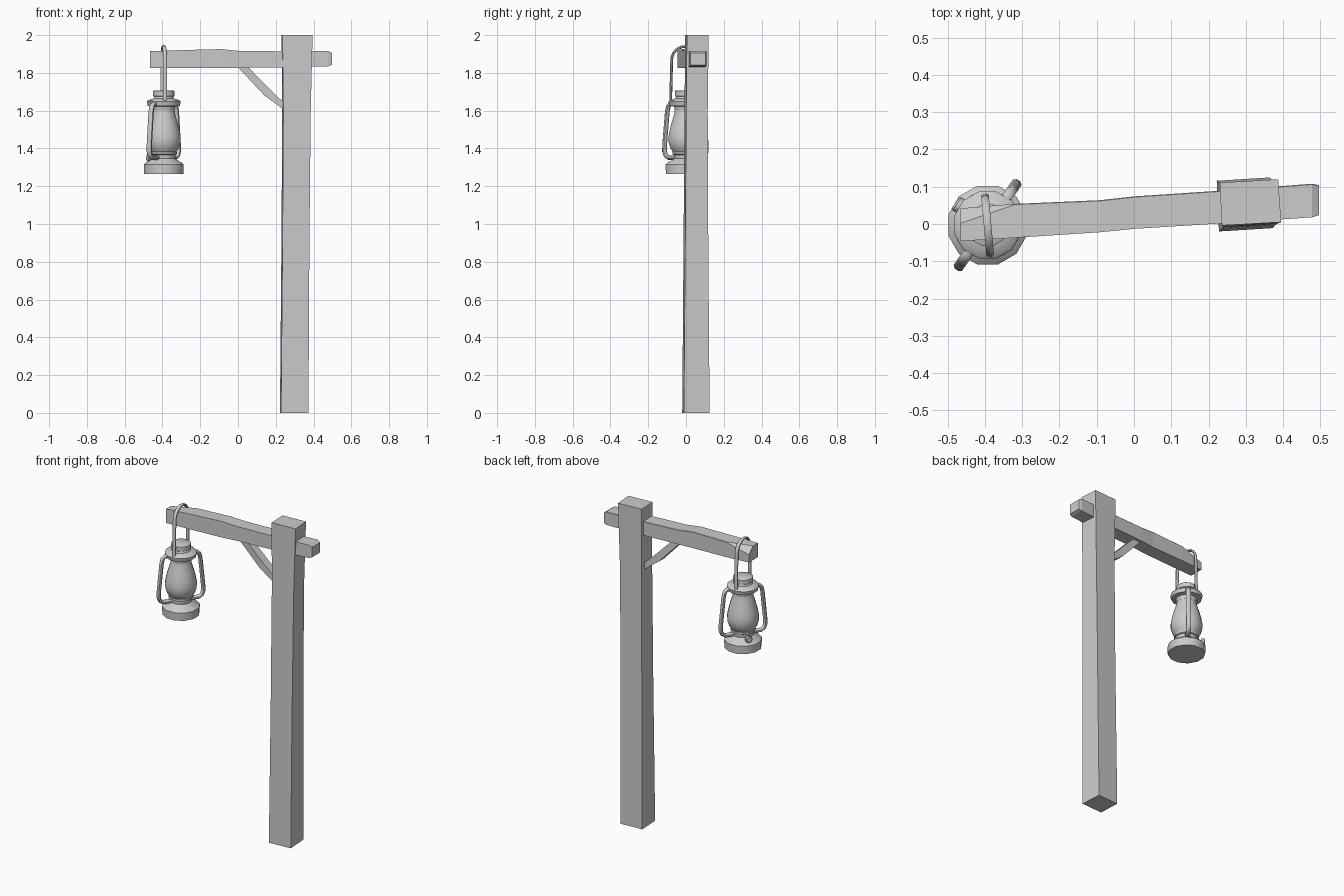
import bpy, bmesh, math
from mathutils import Vector, Matrix

cube = bpy.data.objects.get("Cube")
if cube:
    bpy.data.objects.remove(cube, do_unlink=True)

grey = bpy.data.materials.new("plain grey")
grey.use_nodes = True
COLOUR = (0.6, 0.6, 0.6, 1)
grey.diffuse_color = COLOUR
grey.node_tree.nodes["Principled BSDF"].inputs["Base Color"].default_value = COLOUR

AXIS = Vector((-0.393, -0.003, 0))      # lantern centre line
TURN = math.atan2(0.82, 0.57)           # direction of the side tubes


def loft(name, rings, smooth=False):
    """Skin a run of equal-sized rings and cap both ends."""
    bm = bmesh.new()
    rows = [[bm.verts.new(p) for p in ring] for ring in rings]
    n = len(rows[0])
    for a, b in zip(rows, rows[1:]):
        for i in range(n):
            j = (i + 1) % n
            bm.faces.new((a[i], a[j], b[j], b[i]))
    bm.faces.new(rows[0])
    bm.faces.new(rows[-1])
    bmesh.ops.recalc_face_normals(bm, faces=bm.faces)
    mesh = bpy.data.meshes.new(name)
    bm.to_mesh(mesh)
    bm.free()
    mesh.materials.append(grey)
    ob = bpy.data.objects.new(name, mesh)
    bpy.context.collection.objects.link(ob)
    if smooth:
        bpy.ops.object.select_all(action='DESELECT')
        ob.select_set(True)
        bpy.context.view_layer.objects.active = ob
        bpy.ops.object.shade_smooth_by_angle(angle=math.radians(40))
    return ob


def lathe(name, profile, sides=12):
    """Turn a radius/height profile about the lantern centre line."""
    def ring(r, z):
        return [AXIS + Vector((r * math.cos(a), r * math.sin(a), z))
                for a in (math.tau * (i + 0.5) / sides for i in range(sides))]
    return loft(name, [ring(r, z) for r, z in profile], True)


def strap(name, path, angle, wide, thick):
    """Sweep an eight-sided bar along a path of radius/height points."""
    out = Vector((math.cos(angle), math.sin(angle), 0))
    side = Vector((-out.y, out.x, 0))
    up = Vector((0, 0, 1))
    pts = [AXIS + out * r + up * z for r, z in path]
    rings = []
    for i, p in enumerate(pts):
        along = (pts[min(i + 1, len(pts) - 1)] - pts[max(i - 1, 0)]).normalized()
        across = along.cross(side)
        rings.append([p + side * wide / 2 * math.cos(a) + across * thick / 2 * math.sin(a)
                      for a in (math.tau * (k + 0.5) / 8 for k in range(8))])
    return loft(name, rings, True)


# Slightly crooked square post
def post_ring(z, left, right, front, back):
    return [(left, front, z), (right - 0.002, front + 0.009, z),
            (right - 0.01, back, z), (left - 0.006, back - 0.009, z)]

loft("post", [post_ring(0, 0.228, 0.375, -0.02, 0.125),
              post_ring(0.9, 0.236, 0.38, -0.013, 0.118),
              post_ring(1.6, 0.24, 0.387, -0.008, 0.115),
              post_ring(2, 0.236, 0.397, -0.004, 0.12)])


# Rough cross beam, with its back top edge hewn away at the lantern end
def beam_ring(x, front, back, low, high, chip=0.002):
    return [(x, front, low), (x, back, low), (x, back, high - chip),
            (x, back - chip, high), (x, front, high)]

loft("cross_beam", [beam_ring(-0.465, -0.046, 0.042, 1.826, 1.915, 0.04),
                    beam_ring(-0.32, -0.037, 0.054, 1.825, 1.92),
                    beam_ring(-0.09, -0.022, 0.064, 1.825, 1.926),
                    beam_ring(0, -0.013, 0.074, 1.827, 1.917),
                    beam_ring(0.24, 0.002, 0.09, 1.828, 1.914),
                    beam_ring(0.478, 0.018, 0.108, 1.835, 1.916),
                    beam_ring(0.497, 0.024, 0.104, 1.842, 1.905)])


# Diagonal brace between beam and post
def brace_ring(x, low, x_top, high, y):
    return [(x, y - 0.025, low), (x, y + 0.025, low),
            (x_top, y + 0.025, high), (x_top, y - 0.025, high)]

loft("brace", [brace_ring(-0.01, 1.84, 0.045, 1.84, 0.032),
               brace_ring(0.14, 1.68, 0.16, 1.722, 0.042),
               brace_ring(0.25, 1.6, 0.25, 1.635, 0.05)])

# Lantern body
lathe("lantern_base", [(0.107, 1.265), (0.109, 1.315), (0.1, 1.324), (0.066, 1.342), (0.06, 1.35)])
lathe("burner", [(0.06, 1.34), (0.064, 1.352), (0.064, 1.366), (0.072, 1.37), (0.072, 1.382), (0.06, 1.386)])
lathe("glass_globe", [(0.062, 1.375), (0.08, 1.4), (0.09, 1.43), (0.091, 1.46), (0.085, 1.495),
                      (0.073, 1.54), (0.061, 1.58), (0.055, 1.612), (0.055, 1.635)], 20)
lathe("cap", [(0.058, 1.6), (0.062, 1.622), (0.088, 1.626), (0.093, 1.648), (0.086, 1.656),
              (0.056, 1.664), (0.052, 1.674), (0.058, 1.678), (0.058, 1.704), (0.054, 1.707)])

# Side tubes on opposite sides
tube_path = [(0.065, 1.636), (0.098, 1.634), (0.11, 1.622), (0.117, 1.595), (0.134, 1.42),
             (0.135, 1.385), (0.126, 1.362), (0.108, 1.351), (0.05, 1.351)]
for label, turn in (("front", math.pi), ("back", 0)):
    strap(label + "_tube", tube_path, TURN + turn, 0.03, 0.024)

# Carrying hoop over the beam
arc = [(0.073 * math.cos(a), 1.87 + 0.07 * math.sin(a))
       for a in (math.pi * i / 12 for i in range(13))]
strap("hoop", [(0.079, 1.635)] + arc + [(-0.079, 1.635)], math.radians(95), 0.022, 0.015)

# Wick knob facing square to the tubes
knob_dir = Vector((math.cos(TURN + math.pi / 2), math.sin(TURN + math.pi / 2), 0))
knob_side = Vector((-knob_dir.y, knob_dir.x, 0))


def knob_ring(r, d):
    return [AXIS + knob_dir * d + knob_side * r * math.cos(a)
            + Vector((0, 0, 1.35 + r * math.sin(a)))
            for a in (math.tau * k / 10 for k in range(10))]

loft("wick_knob", [knob_ring(0.008, 0.04), knob_ring(0.008, 0.085), knob_ring(0.021, 0.086),
                   knob_ring(0.021, 0.1), knob_ring(0.016, 0.105)], True)
